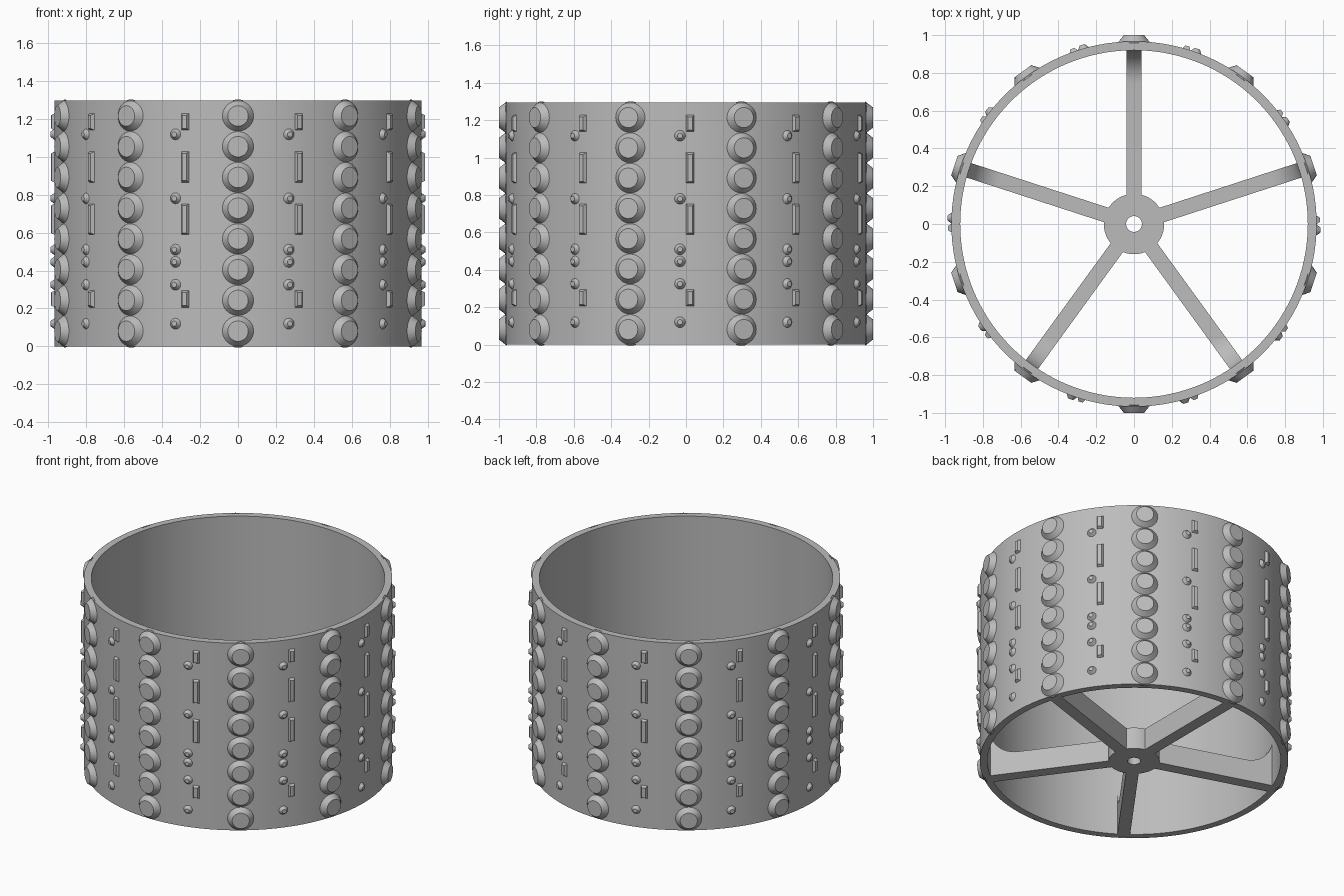
import bpy, bmesh, math
from mathutils import Matrix, Vector

cube = bpy.data.objects.get("Cube")
if cube:
    bpy.data.objects.remove(cube)

OUTER, INNER, HEIGHT = 0.967, 0.92, 1.295
FLOOR = 0.15          # height of hub and spokes
FILLET = 0.18         # curve where a spoke meets the wall

metal = bpy.data.materials.new("grey metal")
metal.use_nodes = True
grey = (0.5, 0.5, 0.5, 1)
metal.diffuse_color = grey
metal.node_tree.nodes["Principled BSDF"].inputs["Base Color"].default_value = grey


def finish(name, bm):
    bmesh.ops.recalc_face_normals(bm, faces=bm.faces)
    mesh = bpy.data.meshes.new(name)
    bm.to_mesh(mesh)
    bm.free()
    mesh.materials.append(metal)
    obj = bpy.data.objects.new(name, mesh)
    bpy.context.collection.objects.link(obj)
    bpy.ops.object.select_all(action='DESELECT')
    obj.select_set(True)
    bpy.context.view_layer.objects.active = obj
    bpy.ops.object.shade_smooth_by_angle(angle=math.radians(25))


def tube(name, inner, outer, height, steps):
    """Spin a rectangular profile about the z axis."""
    bm = bmesh.new()
    profile = [(inner, 0), (outer, 0), (outer, height), (inner, height)]
    verts = [bm.verts.new((r, 0, z)) for r, z in profile]
    edges = [bm.edges.new((verts[i], verts[i - 1])) for i in range(4)]
    bmesh.ops.spin(bm, geom=verts + edges, axis=(0, 0, 1), cent=(0, 0, 0),
                   angle=math.tau, steps=steps, use_merge=True)
    bmesh.ops.remove_doubles(bm, verts=bm.verts, dist=1e-5)
    finish(name, bm)


def on_wall(angle, z, radius):
    """Placement with local z pointing outward and local y pointing up."""
    turn = Matrix.Rotation(math.radians(angle), 4, 'Z')
    out = Matrix.Rotation(math.pi / 2, 4, 'Z') @ Matrix.Rotation(math.pi / 2, 4, 'X')
    return turn @ Matrix.Translation((radius, 0, z)) @ out


def add_cone(bm, angle, z, r1, r2, low, high, sides):
    bmesh.ops.create_cone(bm, cap_ends=True, segments=sides, radius1=r1, radius2=r2,
                          depth=high - low, matrix=on_wall(angle, z, (low + high) / 2))


def add_bar(bm, angle, z, width, length, low, high, inset):
    cube = bmesh.ops.create_cube(bm, size=1)["verts"]
    for v in cube:
        trim = 2 * inset if v.co.z > 0 else 0
        v.co.x *= width - trim
        v.co.y *= length - trim
        v.co.z *= high - low
    bmesh.ops.transform(bm, verts=cube, matrix=on_wall(angle, z, (low + high) / 2))


# Drum wall and hub
tube("drum_wall", INNER, OUTER, HEIGHT, 120)
tube("hub", 0.042, 0.16, FLOOR, 48)

# Spokes: side profile with a curved foot against the wall, given a thickness
bm = bmesh.new()
end = INNER + 0.015
curve = [(INNER - FILLET + FILLET * math.sin(t), FLOOR + FILLET - FILLET * math.cos(t))
         for t in (i * math.pi / 24 for i in range(13))]
outline = [(0.13, 0), (end, 0), (end, FLOOR + FILLET)] + curve[::-1] + [(0.13, FLOOR)]
for k in range(5):
    turn = Matrix.Rotation(math.radians(18 + 72 * k), 4, 'Z')
    face = bm.faces.new([bm.verts.new(turn @ Vector((x, -0.04, z))) for x, z in outline])
    side = bmesh.ops.extrude_face_region(bm, geom=[face])["geom"]
    bmesh.ops.translate(bm, verts=[g for g in side if isinstance(g, bmesh.types.BMVert)],
                        vec=turn @ Vector((0, 0.08, 0)))
finish("spokes", bm)

# Ten columns of large studs
bm = bmesh.new()
pitch = HEIGHT / 8
for k in range(10):
    for row in range(8):
        add_cone(bm, 18 + 36 * k, pitch * (row + 0.5), 0.087, 0.054, 0.957, 1.0, 36)
finish("large_studs", bm)

# Code columns between them: small studs on one side, bars on the other
dots, bars = bmesh.new(), bmesh.new()
for k in range(10):
    angle = 36 * k
    for z in (0.12, 0.325, 0.445, 0.51, 0.78, 1.117):
        add_cone(dots, angle - 1.9, z, 0.034, 0.014, 0.96, 0.987, 16)
    for z, length in ((0.25, 0.095), (0.67, 0.17), (0.945, 0.17), (1.183, 0.095)):
        add_bar(bars, angle + 1.3, z, 0.05, length, 0.96, 0.984, 0.013)
finish("small_studs", dots)
finish("bars", bars)
